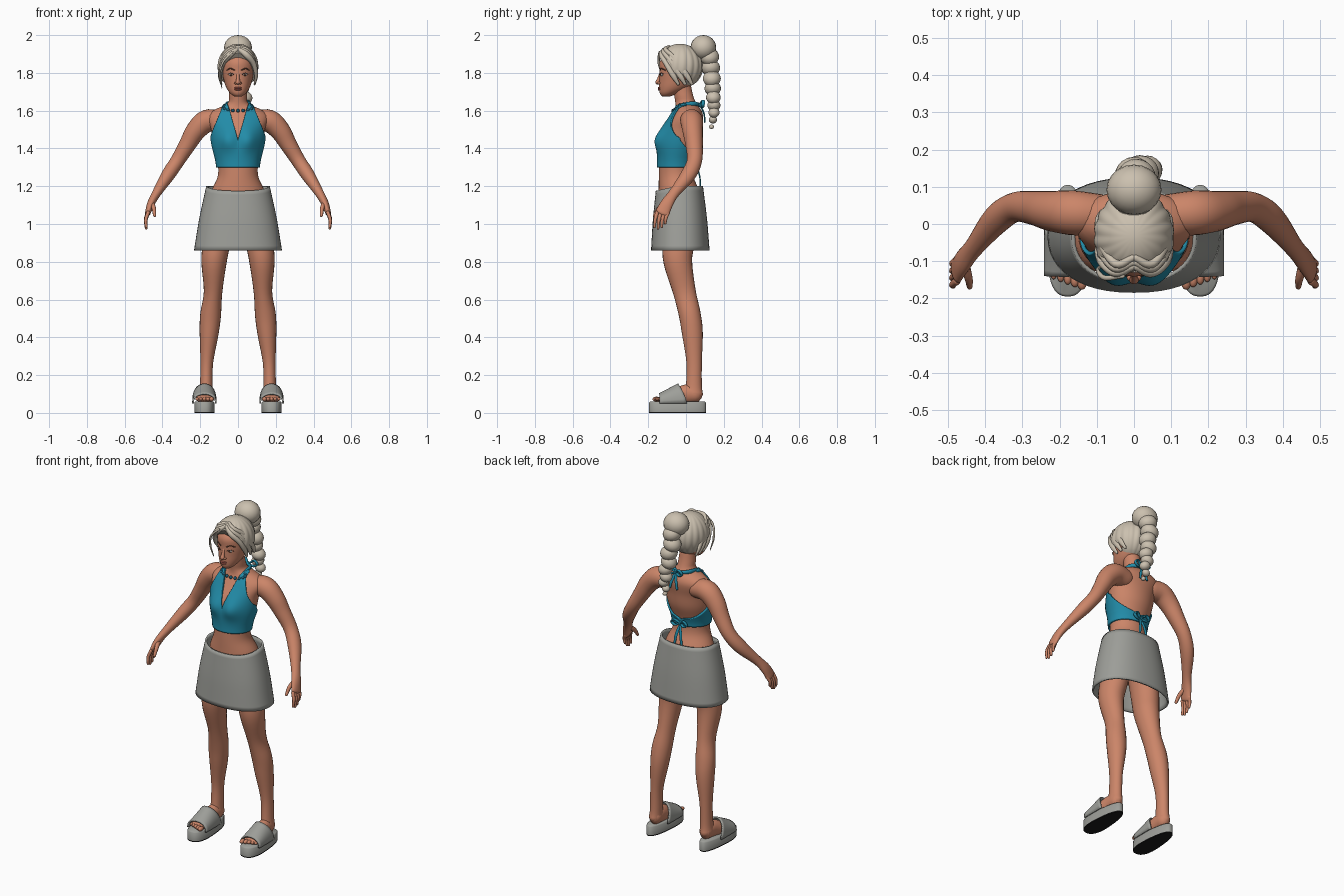
import bpy, bmesh
from math import sin, cos, pi, asin, exp, radians, copysign
from mathutils import Vector, Matrix

if "Cube" in bpy.data.objects:
    bpy.data.objects.remove(bpy.data.objects["Cube"])


def material(name, r, g, b):
    m = bpy.data.materials.new(name)
    m.use_nodes = True
    m.diffuse_color = (r, g, b, 1)
    m.node_tree.nodes["Principled BSDF"].inputs["Base Color"].default_value = (r, g, b, 1)
    return m


SKIN = material("skin", .60, .235, .14)
TEAL = material("teal cloth", .016, .26, .39)
GREY = material("grey cloth", .34, .345, .32)
HAIR = material("pale blonde hair", .60, .53, .43)
BLACK = material("black rubber", .01, .01, .01)
BEAD = material("dark teal beads", .01, .11, .18)
LIP = material("lips", .42, .11, .08)
BROW = material("brown", .12, .05, .03)
WHITE = material("eye white", .75, .72, .68)
Y, Z = Vector((0, 1, 0)), Vector((0, 0, 1))


def finish(name, bm, mat, mirror=False, thick=0):
    """Turn a bmesh into a smooth object, optionally mirrored and thickened."""
    bmesh.ops.recalc_face_normals(bm, faces=bm.faces)
    mesh = bpy.data.meshes.new(name)
    bm.to_mesh(mesh)
    bm.free()
    mesh.shade_smooth()
    mesh.set_sharp_from_angle(angle=radians(50))
    mesh.materials.append(mat)
    ob = bpy.data.objects.new(name, mesh)
    bpy.context.collection.objects.link(ob)
    if mirror:
        ob.modifiers.new("Mirror", 'MIRROR')
    if thick:
        mod = ob.modifiers.new("Solidify", 'SOLIDIFY')
        mod.thickness, mod.offset = thick, 0
    return ob


def surface(name, rows, mat, wrap=True, caps=True, **opts):
    """Skin rows of points with quads."""
    bm = bmesh.new()
    grid = [[bm.verts.new(p) for p in row] for row in rows]
    n = len(grid[0])
    for a, b in zip(grid, grid[1:]):
        for i in range(n if wrap else n - 1):
            j = (i + 1) % n
            bm.faces.new((a[i], a[j], b[j], b[i]))
    if wrap and caps:
        bm.faces.new(grid[0])
        bm.faces.new(grid[-1])
    return finish(name, bm, mat, **opts)


def spline(keys, t):
    """Smooth values at t; the first entry of each key is its parameter."""
    n = len(keys) - 1
    i = max(k for k in range(n) if k == 0 or keys[k][0] <= t)

    def slope(k, c):
        a, b = keys[max(k - 1, 0)], keys[min(k + 1, n)]
        return (b[c] - a[c]) / (b[0] - a[0])
    p, q = keys[i], keys[i + 1]
    h = q[0] - p[0]
    s = (t - p[0]) / h
    w = s * s * (3 - 2 * s)
    return [p[c] * (1 - w) + q[c] * w + h * s * (1 - s) *
            ((1 - s) * slope(i, c) - s * slope(i + 1, c)) for c in range(1, len(p))]


def tube(name, stations, mat, ref=Y, sides=16, steps=5, **opts):
    """Round-ended limb through stations of (x, y, z, radius, radius)."""
    keys = [(i, *s) for i, s in enumerate(stations)]
    last = len(keys) - 1
    rows = []

    def ring(t, push=0, scale=1):
        x, y, z, ra, rb = spline(keys, t)
        lo, hi = max(t - .05, 0), min(t + .05, last)
        d = (Vector(spline(keys, hi)[:3]) - Vector(spline(keys, lo)[:3])).normalized()
        u = d.cross(ref).normalized()
        v = u.cross(d)
        c = Vector((x, y, z)) + d * push * min(ra, rb)
        rows.append([c + (u * cos(a) * ra + v * sin(a) * rb) * scale
                     for a in (2 * pi * k / sides for k in range(sides))])
    dome = [radians(a) for a in (85, 60, 30)]
    for a in dome:
        ring(0, -sin(a), cos(a))
    for k in range(last * steps + 1):
        ring(k / steps)
    for a in reversed(dome):
        ring(last, sin(a), cos(a))
    return surface(name, rows, mat, **opts)


def blobs(name, items, mat, **opts):
    """Ellipsoids given as (centre, radii, tilt) joined in one object."""
    bm = bmesh.new()
    for c, r, tilt in items:
        m = Matrix.Translation(c) @ Matrix.Rotation(tilt, 4, 'Y') @ Matrix.Diagonal((*r, 1))
        bmesh.ops.create_uvsphere(bm, u_segments=20, v_segments=12, radius=1, matrix=m)
    return finish(name, bm, mat, **opts)


def ring_point(keys, z, a, grow=0, power=1):
    """Point on an oval loft; angle 0 is the front. Keys are (z, y, rx, ry)."""
    y, rx, ry = spline(keys, z)
    s, c = (copysign(abs(f) ** power, f) for f in (sin(a), cos(a)))
    return Vector((s * (rx + grow), y - c * (ry + grow), z))


def span(a, b, n):
    return [a + (b - a) * k / n for k in range(n + 1)]


TURN = span(0, 2 * pi, 48)[:-1]

# Torso and neck
TORSO = [(1, -.03, .15, .12), (1.16, -.035, .145, .11), (1.25, -.052, .108, .092),
         (1.32, -.052, .107, .09), (1.42, -.035, .13, .105), (1.5, -.02, .142, .1),
         (1.57, .005, .16, .085), (1.605, .01, .125, .07), (1.635, 0, .058, .056),
         (1.68, -.012, .048, .05), (1.75, -.025, .046, .048)]


def body(z, a, grow=0):
    p = ring_point(TORSO, z, a, grow)
    bust = exp(-((abs(p.x) - .06) / .05) ** 2 - ((z - 1.445) / .055) ** 2)
    p.y -= .028 * bust * max(0, cos(a))
    return p


surface("torso", [[body(z, a) for a in TURN] for z in span(1, 1.75, 60)], SKIN)

# Halter top: one half between the neckline and the armhole, closed at the back
rows = []
for z in span(1.3, 1.635, 44):
    width = spline(TORSO, z)[1]
    inner = asin(min(1, max(0, z - 1.44) * .26 / width))
    edge = spline([(1.3, .14), (1.45, .137), (1.55, .105), (1.635, .07)], z)[0]
    outer = asin(min(1, edge / width))
    blend = min(1, max(0, (z - 1.345) / .1)) ** .5
    outer = pi + (outer - pi) * blend
    rows.append([body(z, a, .006) for a in span(inner, outer, 28)])
surface("halter_top", rows, TEAL, wrap=False, mirror=True, thick=.01)
tube("neck_strap", [(.062, -.015, 1.63, .008, .012), (.055, .035, 1.637, .008, .012),
                    (.03, .06, 1.635, .008, .01), (0, .068, 1.63, .007, .009)],
     TEAL, ref=Z, mirror=True)


def bow(name, x, y, z, drop):
    """Two loops, a knot and two hanging ends."""
    blobs(name + "_knot", [((x, y, z), (.014, .012, .013), 0)], TEAL)
    for side, s in (("left", 1), ("right", -1)):
        tube(f"{name}_loop_{side}", [(x, y, z, .005, .008), (x + s * .03, y + .015, z + .022, .006, .01),
             (x + s * .05, y + .015, z + .005, .006, .01), (x + s * .03, y + .012, z - .01, .006, .009),
             (x, y, z, .005, .008)], TEAL, sides=10)
        tube(f"{name}_end_{side}", [(x, y, z, .006, .005), (x + s * .014, y + .02, z - drop / 2, .009, .004),
             (x + s * .024, y + .025, z - drop, .007, .004)], TEAL, sides=10)


bow("neck_bow", .015, .075, 1.63, .09)
bow("back_bow", 0, .052, 1.315, .12)

# Necklace
blobs("necklace", [(body(1.6 + .025 * a * a, a, .007), (.009, .009, .009), 0)
                   for a in span(-1, 1, 10)], BEAD)

# Arms and hands
tube("arm", [(.09, .025, 1.545, .055, .055), (.165, .03, 1.545, .06, .06), (.222, .035, 1.495, .054, .054),
             (.268, .043, 1.42, .045, .046), (.32, .045, 1.335, .038, .04), (.37, .012, 1.26, .036, .04),
             (.43, -.062, 1.165, .024, .028), (.46, -.1, 1.11, .02, .033), (.477, -.125, 1.06, .015, .037)],
     SKIN, mirror=True, sides=24)
for i, finger in enumerate(("index", "middle", "ring", "little")):
    y = -.153 + .019 * i
    reach = (.075, .083, .075, .055)[i]
    tube(finger + "_finger", [(.476, y, 1.06, .01, .011), (.488, y - .01, 1.06 - reach / 2, .009, .009),
                              (.486, y - .014, 1.06 - reach, .007, .007)], SKIN, sides=10, mirror=True)
tube("thumb", [(.455, -.11, 1.11, .013, .015), (.445, -.145, 1.08, .011, .012),
               (.442, -.168, 1.045, .008, .008)], SKIN, sides=10, mirror=True)

# Legs and feet
tube("leg", [(.085, -.03, 1.06, .075, .1), (.113, -.04, .9, .072, .085), (.127, -.043, .8, .067, .076),
             (.132, -.008, .64, .049, .06), (.145, .02, .52, .055, .058), (.153, .034, .42, .05, .055),
             (.165, .043, .27, .034, .041), (.168, .042, .15, .033, .042), (.17, .04, .1, .036, .05)],
     SKIN, mirror=True, sides=24)
tube("foot", [(.169, .05, .1, .036, .045), (.171, 0, .1, .038, .05), (.176, -.06, .085, .045, .038),
              (.178, -.13, .072, .047, .016)], SKIN, ref=Z, mirror=True)
blobs("toes", [((.14 + .019 * i, -.157 + .007 * i, .073), (.013 - .001 * i, .02, .013 - .001 * i), 0)
               for i in range(5)], SKIN, mirror=True)


# Platform sandals
def sole_ring(z, inset=0):
    ring = []
    for a in TURN:
        c, s = (copysign(abs(f) ** .8, f) for f in (cos(a), sin(a)))
        ring.append((.178 + (.051 + .011 * c - inset) * s, -.045 - (.15 - inset) * c, z))
    return ring


sole = surface("sandal_sole", [sole_ring(0), sole_ring(.006), sole_ring(.055), sole_ring(.061, .006)],
               GREY, mirror=True)
sole.data.materials.append(BLACK)
for f in sole.data.polygons:
    f.material_index = int(f.center.z < .005)
rows = []
for v in span(0, 1, 8):
    arch = [(cos(a), max(0, sin(a))) for a in span(0, pi, 24)]
    rows.append([(.178 + .06 * c, -.14 + .1 * v + .045 * (1 - s) * v, .05 + (.05 + .052 * v) * s ** .7)
                 for c, s in arch])
surface("sandal_strap", rows, GREY, wrap=False, mirror=True, thick=.009)

# Skirt, dipping at the front of the waist
SKIRT = [(.86, -.03, .228, .15), (1.03, -.032, .2, .138), (1.2, -.035, .163, .12)]
rows = []
for z in span(.86, 1.2, 14):
    row = [ring_point(SKIRT, z, a, power=.88) for a in TURN]
    for p, a in zip(row, TURN):
        p.z -= .025 * max(0, cos(a)) * max(0, z - 1) / .2
    rows.append(row)
surface("skirt", rows, GREY, caps=False, thick=.01)

# Head
HEAD = [(1.676, -.105, .02, .022), (1.69, -.092, .04, .046), (1.72, -.065, .061, .077),
        (1.76, -.045, .075, .096), (1.81, -.038, .084, .102), (1.86, -.036, .083, .102),
        (1.9, -.035, .06, .072), (1.92, -.035, .025, .03)]
surface("head", [[ring_point(HEAD, z, a) for a in TURN] for z in span(1.676, 1.92, 30)], SKIN)


def face(x, z, out=0):
    a = asin(x / spline(HEAD, z)[1])
    return ring_point(HEAD, z, a, out)


# Facial features
tube("nose", [(0, -.134, 1.8, .007, .006), (0, -.143, 1.77, .009, .009), (0, -.151, 1.75, .013, .011)],
     SKIN, mirror=False)
blobs("nostril_wings", [((.011, -.142, 1.746), (.009, .011, .007), 0)], SKIN, mirror=True)
blobs("eye", [(face(.036, 1.79, -.004), (.015, .008, .007), -.1)], WHITE, mirror=True)
blobs("iris", [(face(.035, 1.79, .002), (.006, .003, .006), 0)], BROW, mirror=True)
tube("upper_lash", [(*face(x, z, .003), .002, .002) for x, z in ((.021, 1.79), (.036, 1.799), (.052, 1.793))],
     BROW, ref=Z, sides=8, mirror=True)
tube("eyebrow", [(*face(x, z, .001), .003, .003) for x, z in ((.018, 1.815), (.04, 1.823), (.06, 1.814))],
     BROW, ref=Z, sides=8, mirror=True)
blobs("lips", [(face(0, 1.721, -.002), (.021, .009, .005), 0),
               (face(0, 1.712, -.002), (.018, .01, .006), 0)], LIP)
blobs("ear", [((.083, -.015, 1.785), (.01, .018, .03), 0)], SKIN, mirror=True)

# Hair cap with combed ridges and an arched hairline
HAIRLINE = [(0, 50), (.6, 66), (1.1, 92), (1.6, 128), (2.2, 146), (pi, 148)]
rows = []
for t in span(.03, 1, 22):
    row = []
    for a in span(0, 2 * pi, 120)[:-1]:
        drop = t * radians(spline(HAIRLINE, min(a, 2 * pi - a))[0])
        r = 1 + .02 * sin(18 * a + 3 * t) * sin(drop)
        row.append((.101 * r * sin(drop) * sin(a), -.032 - .116 * r * sin(drop) * cos(a),
                    1.835 + .113 * cos(drop)))
    rows.append(row)
surface("hair_cap", rows, HAIR, thick=.012)
for i in range(3):
    k = .012 * i
    tube(f"fringe_lock_{i}", [(.004, -.115 + k, 1.925 + k / 2, .01, .01), (.045, -.132 + k, 1.895 + k, .016, .012),
         (.082, -.105 + k * 2, 1.85 + k, .014, .014), (.096, -.07 + k * 3, 1.79, .01, .015),
         (.088, -.04 + k * 3, 1.74, .005, .008)], HAIR, sides=12, mirror=True)
tube("loose_strand", [(-.03, -.14, 1.91, .006, .006), (-.078, -.145, 1.86, .006, .007),
                      (-.098, -.125, 1.79, .005, .007), (-.085, -.11, 1.72, .002, .003)], HAIR, sides=10)

# Bun and bubble ponytail
blobs("bun", [((0, .092, 1.934), (.074, .068, .066), 0), ((0, .045, 1.9), (.05, .05, .045), 0)], HAIR)
TAIL = [(0, 0, .125, 1.885, .053), (2, .012, .137, 1.77, .05), (4, .03, .145, 1.67, .041),
        (6, .04, .148, 1.59, .031), (8, .04, .135, 1.515, .014)]
lobes = []
for i in range(9):
    x, y, z, r = spline(TAIL, i)
    side = (-1) ** i
    lobes.append(((x + side * .006, y, z), (r, r * .95, r * .85), side * .35))
blobs("ponytail", lobes, HAIR)
